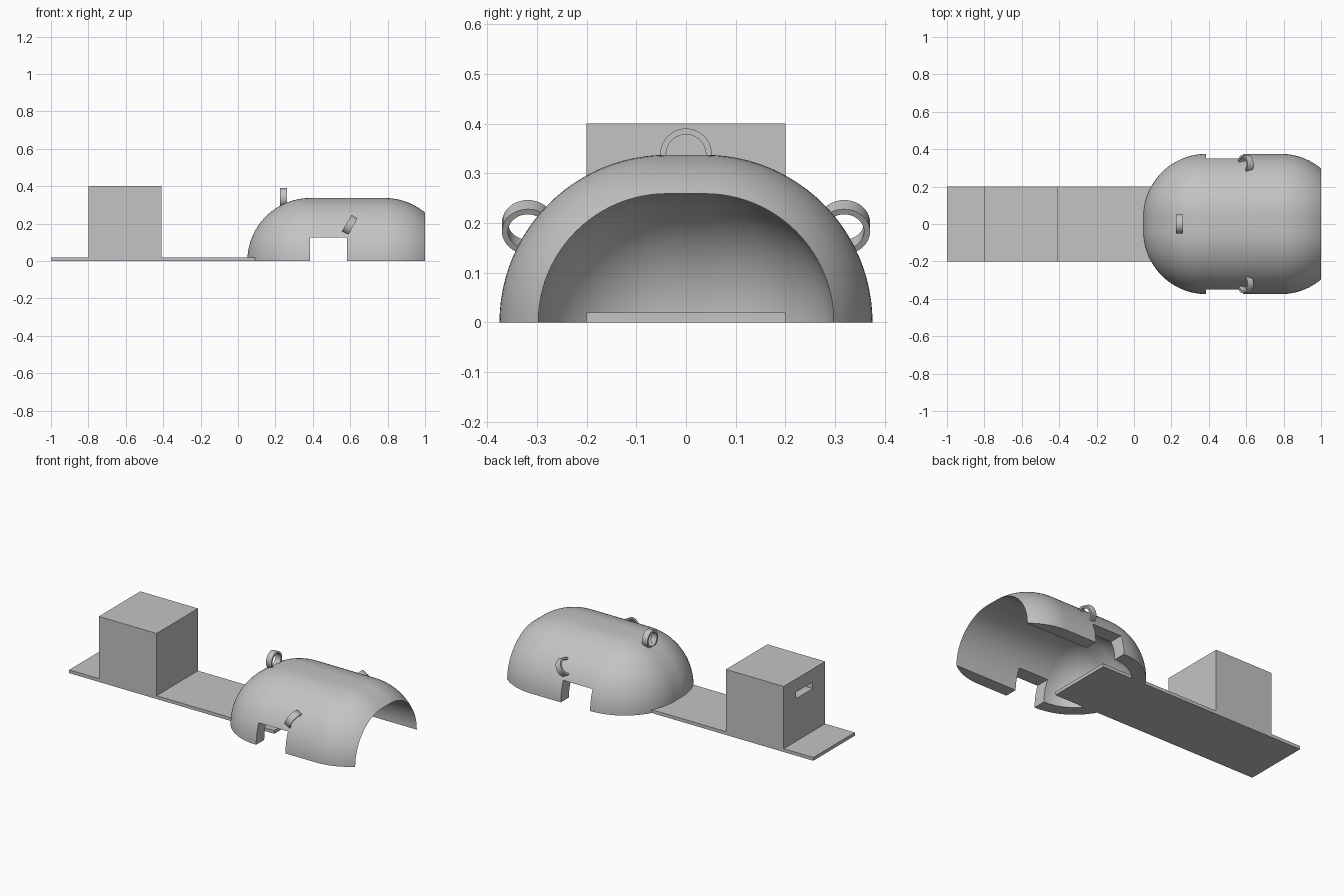
import bpy, bmesh
from math import sin, cos, pi, sqrt, acos, radians
from mathutils import Matrix

cube = bpy.data.objects.get("Cube")
if cube:
    bpy.data.objects.remove(cube, do_unlink=True)

grey = bpy.data.materials.new("plain grey")
grey.use_nodes = True
colour = (0.55, 0.55, 0.55, 1)
grey.diffuse_color = colour
grey.node_tree.nodes["Principled BSDF"].inputs["Base Color"].default_value = colour


def add_object(name, bm):
    bmesh.ops.recalc_face_normals(bm, faces=bm.faces)
    mesh = bpy.data.meshes.new(name)
    bm.to_mesh(mesh)
    bm.free()
    obj = bpy.data.objects.new(name, mesh)
    bpy.context.collection.objects.link(obj)
    mesh.materials.append(grey)
    return obj


def box(name, low, high):
    bm = bmesh.new()
    bmesh.ops.create_cube(bm, size=1)
    for v in bm.verts:
        v.co = [a + (b - a) * (c + 0.5) for a, b, c in zip(low, high, v.co)]
    return add_object(name, bm)


def cut(obj, cutter):
    mod = obj.modifiers.new("cut", 'BOOLEAN')
    mod.operation = 'DIFFERENCE'
    mod.solver = 'EXACT'
    mod.object = cutter
    bpy.context.view_layer.update()
    graph = bpy.context.evaluated_depsgraph_get()
    obj.data = bpy.data.meshes.new_from_object(obj.evaluated_get(graph))
    obj.modifiers.clear()
    bpy.data.objects.remove(cutter, do_unlink=True)


def smooth(obj):
    bpy.ops.object.select_all(action='DESELECT')
    obj.select_set(True)
    bpy.context.view_layer.objects.active = obj
    bpy.ops.object.shade_smooth_by_angle(angle=radians(30))


# Base plate and box with a slot in its end
box("base_plate", (-1, -0.2, 0), (0.385, 0.2, 0.02))
tower = box("slotted_box", (-0.8, -0.2, 0.02), (-0.41, 0.2, 0.4))
cut(tower, box("slot_cutter", (-0.9, -0.08, 0.28), (-0.72, 0.08, 0.32)))

# Hollow rounded shell: outer skin out to the mouth, inner skin back in
OUTER, INNER, FLAT = 0.337, 0.259, 0.038
NOSE, TAIL, STEPS = 0.387, 0.784, 24
quarter = [pi / 2 * i / STEPS for i in range(STEPS + 1)]
mouth_angle = acos(INNER / OUTER)
stations = [(NOSE - OUTER * cos(a), OUTER * sin(a)) for a in quarter]
stations += [(TAIL + OUTER * sin(mouth_angle * i / 12),
              OUTER * cos(mouth_angle * i / 12)) for i in range(13)]
stations += [(NOSE - INNER * cos(a), INNER * sin(a)) for a in reversed(quarter)]

bm = bmesh.new()
rings = []
for x, r in stations:
    side = [(FLAT + r * cos(a), r * sin(a)) for a in quarter]
    section = side + [(-y, z) for y, z in reversed(side)]
    rings.append([bm.verts.new((x, y, z)) for y, z in section])
for a, b in zip(rings, rings[1:]):
    for i in range(len(a) - 1):
        bm.faces.new((a[i], a[i + 1], b[i + 1], b[i]))
bmesh.ops.remove_doubles(bm, verts=bm.verts, dist=0.0001)
rim = [e for e in bm.edges if e.is_boundary]
bmesh.ops.triangle_fill(bm, edges=rim, use_beauty=True, normal=(0, 0, -1))
shell = add_object("rounded_shell", bm)

# Openings through both sides of the shell
cut(shell, box("notch_cutter", (0.385, -0.6, -0.1), (0.583, 0.6, 0.125)))
smooth(shell)


# Flat band loops on the shell
def band_loop(name, centre, tilt):
    bm = bmesh.new()
    count, half = 40, 0.0185
    corners = [(-half, 0.052), (half, 0.052), (half, 0.04), (-half, 0.04)]
    loops = []
    for i in range(count):
        a = 2 * pi * i / count
        loops.append([bm.verts.new((x, r * cos(a), r * sin(a))) for x, r in corners])
    for i in range(count):
        a, b = loops[i], loops[(i + 1) % count]
        for k in range(4):
            n = (k + 1) % 4
            bm.faces.new((a[k], a[n], b[n], b[k]))
    bm.transform(Matrix.Translation(centre) @ Matrix.Rotation(tilt, 4, 'Y'))
    smooth(add_object(name, bm))


band_loop("top_loop", (0.243, 0, 0.338), 0)
for name, s in (("left_loop", 1), ("right_loop", -1)):
    band_loop(name, (0.597, 0.318 * s, 0.192), radians(30))
